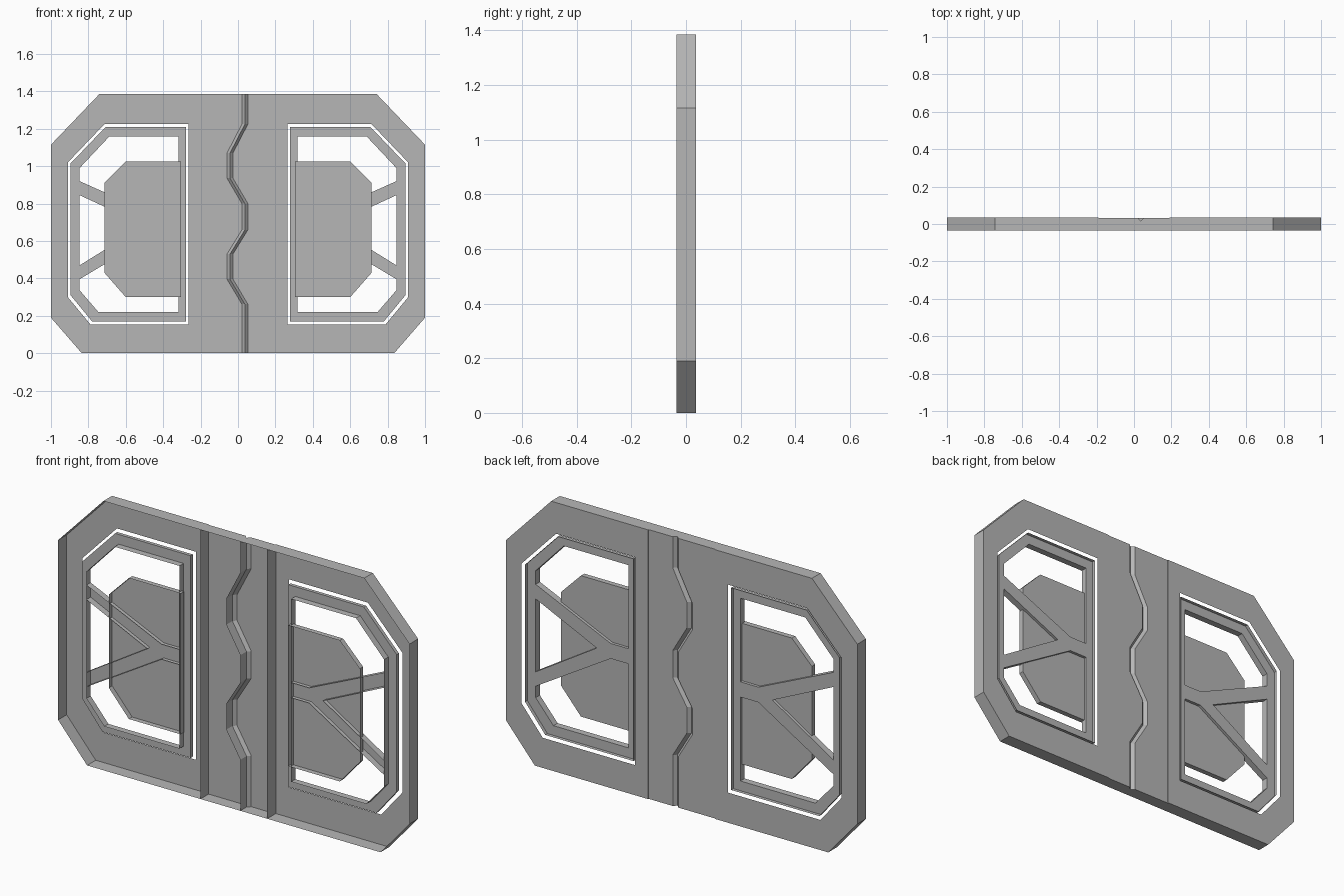
import bpy
import bmesh

if "Cube" in bpy.data.objects:
    bpy.data.objects.remove(bpy.data.objects["Cube"])

BACK, MID, FRONT = 0.036, 0.032, -0.034   # outer skin, centre skin, open front rim
TOP = 1.385

grey = bpy.data.materials.new("steel_grey")
grey.diffuse_color = (0.47, 0.47, 0.47, 1)
grey.use_nodes = True
grey.node_tree.nodes["Principled BSDF"].inputs["Base Color"].default_value = grey.diffuse_color


def finish(bm, name):
    """Turn a bmesh into an object whose skin faces the back."""
    bmesh.ops.remove_doubles(bm, verts=bm.verts, dist=1e-5)
    bmesh.ops.recalc_face_normals(bm, faces=bm.faces)
    bm.normal_update()
    if sum(f.normal.y * f.calc_area() for f in bm.faces) < 0:
        bmesh.ops.reverse_faces(bm, faces=bm.faces)
    me = bpy.data.meshes.new(name)
    bm.to_mesh(me)
    bm.free()
    me.materials.append(grey)
    ob = bpy.data.objects.new(name, me)
    bpy.context.collection.objects.link(ob)
    return ob


def strip(bm, a, b):
    """Quads between two matching open rows of points."""
    a = [bm.verts.new(p) for p in a]
    b = [bm.verts.new(p) for p in b]
    for i in range(len(a) - 1):
        bm.faces.new((a[i], a[i + 1], b[i + 1], b[i]))


def at(points, y):
    return [(x, y, z) for x, z in points]


def shell(name, y, loops):
    """Flat skin at y bounded by (outline, wall end or None) loops, with walls."""
    bm = bmesh.new()
    edges = []
    for pts, _ in loops:
        vs = [bm.verts.new(p) for p in at(pts, y)]
        edges += [bm.edges.new((vs[i - 1], vs[i])) for i in range(len(vs))]
    bmesh.ops.triangle_fill(bm, edges=edges, use_beauty=True, normal=(0, 1, 0))
    for pts, end in loops:
        if end is not None:
            ring = pts + pts[:1]
            strip(bm, at(ring, y), at(ring, end))
    return finish(bm, name)


# Outlines for the right-hand door, mirrored for the left
frame = [(0.19, 0), (0.835, 0), (1, 0.19), (1, 1.115), (0.742, TOP), (0.19, TOP)]
opening = [(0.265, 0.155), (0.79, 0.155), (0.91, 0.30), (0.91, 1.02),
           (0.714, 1.225), (0.265, 1.225)]
ring_out = [(0.278, 0.17), (0.78, 0.17), (0.895, 0.31), (0.895, 1.015),
            (0.708, 1.21), (0.278, 1.21)]
ring_in = [(0.318, 0.22), (0.746, 0.22), (0.847, 0.337), (0.847, 0.99),
           (0.687, 1.16), (0.318, 1.16)]
brace = [(0.847, 0.92), (0.42, 0.73), (0.318, 0.73), (0.318, 0.652), (0.42, 0.652),
         (0.847, 0.396), (0.847, 0.47), (0.50, 0.685), (0.847, 0.845)]
panel = [(0.305, 0.30), (0.60, 0.30), (0.714, 0.43), (0.714, 0.91),
         (0.60, 1.025), (0.305, 1.025)]

# Zigzag seam between the two doors
R, L = 0.037, -0.043
seam = [(R, 0), (R, 0.262), (L, 0.396), (L, 0.53), (R, 0.66),
        (R, 0.80), (L, 0.936), (L, 1.07), (R, 1.225), (R, TOP)]

for side, s in (("left", -1), ("right", 1)):
    def m(pts):
        return [(s * x, z) for x, z in pts]

    # Outer door plate with its window opening
    shell(side + "_door_plate", BACK, [(m(frame), FRONT), (m(opening), None)])
    # Window ring: back lip outside, deep reveal inside
    shell(side + "_window_ring", 0.012, [(m(ring_out), 0.03), (m(ring_in), -0.022)])
    # Y-shaped brace and the raised blanking panel
    shell(side + "_brace", 0.012, [(m(brace), -0.022)])
    shell(side + "_window_panel", -0.003, [(m(panel), -0.03)])

    # Centre leaf: skin, bevelled zigzag edge, edge wall, top and bottom walls
    edge = [(x + s * 0.016, z) for x, z in seam]
    bm = bmesh.new()
    hinge = [(s * 0.19, z) for _, z in seam]
    strip(bm, at(hinge, MID), at(edge, MID))
    strip(bm, at(edge, MID), at(seam, 0.016))
    strip(bm, at(seam, 0.016), at(seam, FRONT))
    for z in (0, TOP):
        pts = [(s * 0.19, MID, z), (R + s * 0.016, MID, z), (R, 0.016, z),
               (R, FRONT, z), (s * 0.19, FRONT, z)]
        bm.faces.new([bm.verts.new(p) for p in pts])
    finish(bm, side + "_centre_leaf")
